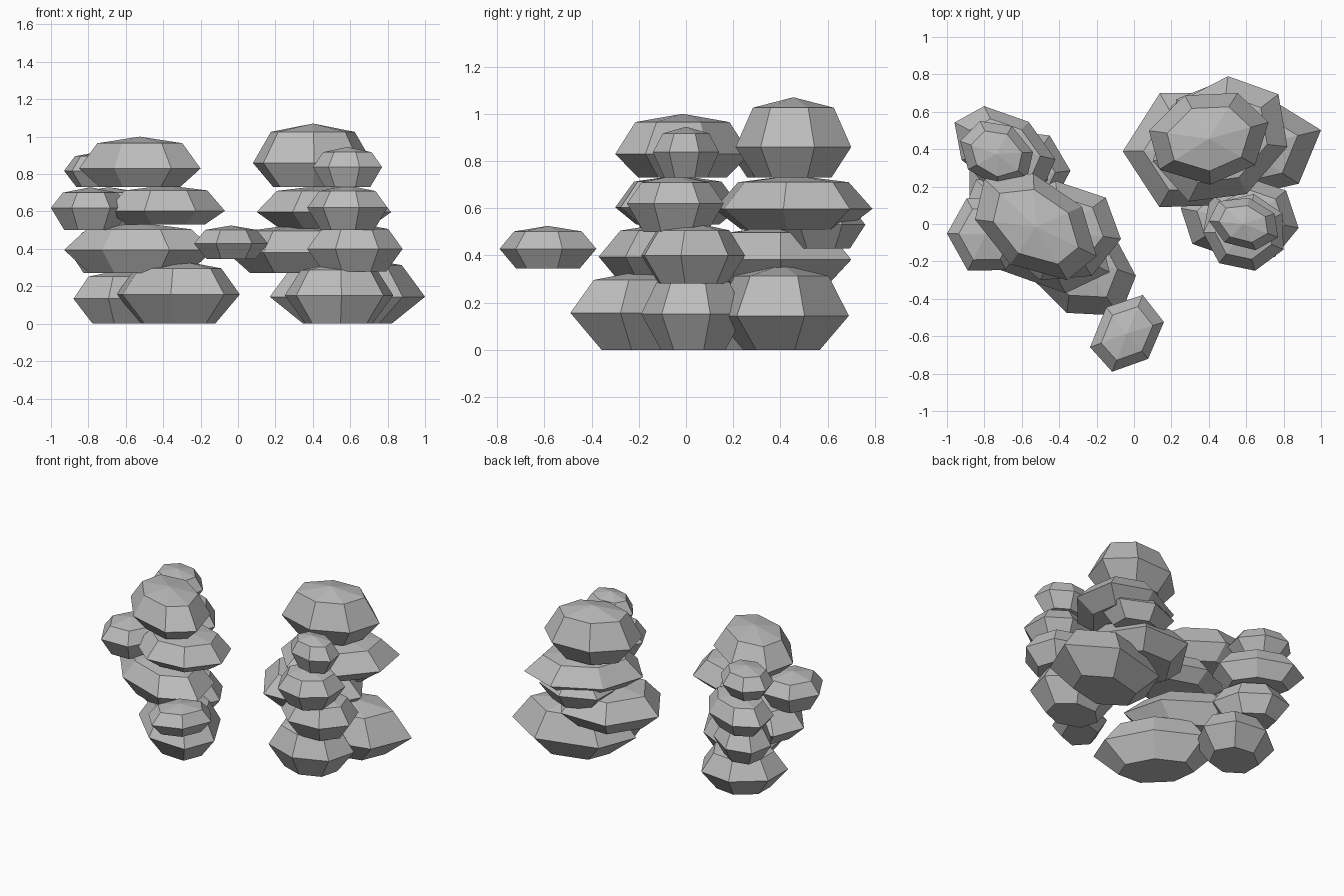
import bpy, bmesh, math, random

cube = bpy.data.objects.get("Cube")
if cube:
    bpy.data.objects.remove(cube, do_unlink=True)

random.seed(4)
stone = bpy.data.materials.new("grey_stone")
stone.use_nodes = True
colour = (0.5, 0.5, 0.5, 1)
stone.diffuse_color = colour
stone.node_tree.nodes["Principled BSDF"].inputs["Base Color"].default_value = colour


def outline(sides, turn, skew):
    """Irregular polygon stretched to fill the -1 to 1 square."""
    points = []
    for i in range(sides):
        a = math.radians(turn) + math.tau * (i + random.uniform(-0.04, 0.04)) / sides
        points.append((math.cos(a), math.sin(a) + skew * math.cos(a)))
    spans = [(min(axis), max(axis)) for axis in zip(*points)]
    return [[2 * (v - lo) / (hi - lo) - 1 for v, (lo, hi) in zip(p, spans)] for p in points]


def rock(name, x, y, z, sides=7, turn=0, skew=0.0, foot=0.66, waist=0.46, shoulder=0.87):
    """Faceted boulder: flat foot, wide waist, narrower shoulder, low peak."""
    centre = [(x[0] + x[1]) / 2, (y[0] + y[1]) / 2]
    half = [(x[1] - x[0]) / 2, (y[1] - y[0]) / 2]
    shape = outline(sides, turn, skew)
    bm = bmesh.new()

    def ring(scale, level):
        height = z[0] + (z[1] - z[0]) * level
        return [bm.verts.new((centre[0] + px * half[0] * scale,
                              centre[1] + py * half[1] * scale, height)) for px, py in shape]

    rings = [ring(foot, 0), ring(1, waist), ring(0.7, shoulder)]
    peak = bm.verts.new((centre[0], centre[1], z[1]))
    bm.faces.new(rings[0][::-1])
    for i in range(sides):
        j = (i + 1) % sides
        for low, high in zip(rings, rings[1:]):
            bm.faces.new((low[i], low[j], high[j], high[i]))
        bm.faces.new((rings[-1][i], rings[-1][j], peak))
    bmesh.ops.recalc_face_normals(bm, faces=bm.faces)
    mesh = bpy.data.meshes.new(name)
    bm.to_mesh(mesh)
    bm.free()
    mesh.materials.append(stone)
    bpy.context.collection.objects.link(bpy.data.objects.new(name, mesh))


# Pile on the -x side, bottom to top
rock("right_base_front", x=(-.65, .01), y=(-.49, .17), z=(0, .34), turn=8, skew=-.45, foot=.6)
rock("right_base_back", x=(-.88, -.34), y=(.0, .5), z=(0, .29), skew=.1, foot=.62)
rock("right_second_front", x=(-.93, -.13), y=(-.37, .24), z=(.27, .54), turn=-15, skew=-.45)
rock("right_second_back", x=(-.9, -.46), y=(.12, .55), z=(.27, .52), turn=40, skew=-.3)
rock("right_third_front", x=(-.7, -.07), y=(-.3, .23), z=(.53, .74), turn=-8, waist=.35)
rock("right_third_side", x=(-1, -.58), y=(-.25, .14), z=(.5, .73), sides=6, turn=180, waist=.52)
rock("right_third_back", x=(-.96, -.42), y=(.18, .63), z=(.5, .73), turn=10, skew=-.4)
rock("right_top_front", x=(-.85, -.2), y=(-.3, .27), z=(.73, 1), turn=-10, skew=-.4, waist=.37)
rock("right_top_back", x=(-.93, -.54), y=(.2, .55), z=(.73, .92), turn=15, skew=-.2)

# Pile on the +x side, bottom to top
rock("left_base_back", x=(.17, 1), y=(.12, .69), z=(0, .36), sides=6, turn=15, skew=.1, foot=.57, waist=.4)
rock("left_base_front", x=(.25, .83), y=(-.19, .25), z=(0, .33), turn=15, foot=.62)
rock("left_second_back", x=(-.06, .68), y=(.09, .7), z=(.27, .53), sides=6, turn=180, waist=.43)
rock("left_second_front", x=(.37, .88), y=(-.19, .25), z=(.28, .54), turn=-10)
rock("left_wedge_back", x=(.22, .68), y=(.38, .76), z=(.43, .63), sides=6, turn=30, waist=.5)
rock("left_third_back", x=(.1, .82), y=(.12, .79), z=(.51, .74), turn=35, skew=.2, waist=.38)
rock("left_third_front", x=(.37, .8), y=(-.25, .16), z=(.5, .74), turn=-24, waist=.5)
rock("left_top_back", x=(.08, .72), y=(.21, .7), z=(.73, 1.07), turn=12, skew=.1, waist=.38)
rock("left_top_front", x=(.4, .77), y=(-.14, .14), z=(.73, .945), turn=-20, skew=-.2, waist=.5)

# Single stone out in front
rock("front_stone", x=(-.235, .16), y=(-.79, -.38), z=(.345, .525), sides=6, turn=5, skew=.25)
